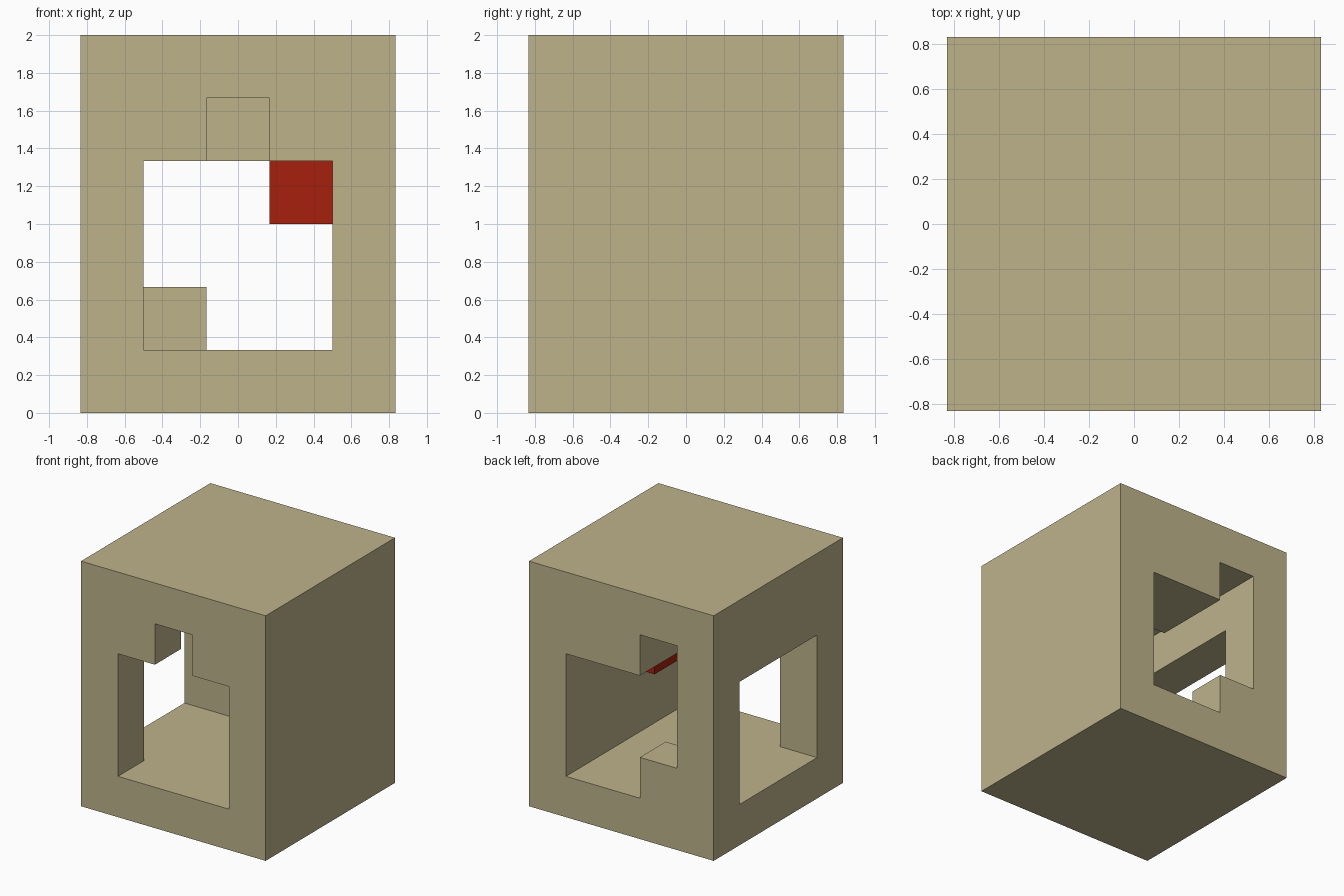
import bpy
import bmesh
from itertools import product
from mathutils import Vector

old = bpy.data.objects.get("Cube")
if old:
    bpy.data.objects.remove(old, do_unlink=True)

UNIT = 1 / 3                      # edge of one building block
NX, NY, NZ = 5, 5, 6              # house size in blocks


def material(name, rgb):
    mat = bpy.data.materials.new(name)
    mat.use_nodes = True
    mat.diffuse_color = (*rgb, 1)
    bsdf = mat.node_tree.nodes["Principled BSDF"]
    bsdf.inputs["Base Color"].default_value = (*rgb, 1)
    bsdf.inputs["Roughness"].default_value = 1
    return mat


def blocks(x, y, z):
    """Cells in the half-open ranges x, y, z."""
    return set(product(range(*x), range(*y), range(*z)))


def skin(name, cells, mat):
    """Make the outer surface of a set of blocks as one clean mesh."""
    bm = bmesh.new()
    offset = Vector((NX / 2, NY / 2, 0))
    for cell in sorted(cells):
        for axis, side in product(range(3), (0, 1)):
            step = list(cell)
            step[axis] += 2 * side - 1
            if tuple(step) in cells:
                continue
            u, v = Vector(), Vector()
            u[(axis + 1) % 3] = 1
            v[(axis + 2) % 3] = 1
            base = Vector(cell)
            base[axis] += side
            ring = [base, base + u, base + u + v, base + v]
            if not side:
                ring.reverse()
            bm.faces.new([bm.verts.new((p - offset) * UNIT) for p in ring])
    bmesh.ops.remove_doubles(bm, verts=bm.verts, dist=0.001)
    bmesh.ops.dissolve_limit(bm, angle_limit=0.01, verts=bm.verts, edges=bm.edges)
    mesh = bpy.data.meshes.new(name)
    bm.to_mesh(mesh)
    bm.free()
    mesh.materials.append(mat)
    obj = bpy.data.objects.new(name, mesh)
    bpy.context.collection.objects.link(obj)
    return obj


sand = material("sand", (0.51, 0.45, 0.26))
red = material("red", (0.38, 0.014, 0.004))

# Solid house, then the room and openings are carved out
house = blocks((0, NX), (0, NY), (0, NZ))
house -= blocks((1, 4), (1, 4), (1, 5))     # room
house -= blocks((1, 4), (0, 1), (1, 4))     # front opening
house -= blocks((2, 3), (0, 1), (4, 5))     # notch above front opening
house -= blocks((1, 4), (4, 5), (1, 4))     # back opening
house -= blocks((1, 2), (4, 5), (4, 5))     # notch above back opening
house -= blocks((0, 1), (1, 4), (1, 4))     # side opening

# Blocks left standing inside
house |= blocks((1, 2), (4, 5), (1, 2))     # step in back opening
house |= blocks((2, 4), (3, 4), (4, 5))     # beam under the roof

skin("house_shell", house, sand)
skin("red_block", blocks((3, 4), (2, 3), (3, 4)), red)
